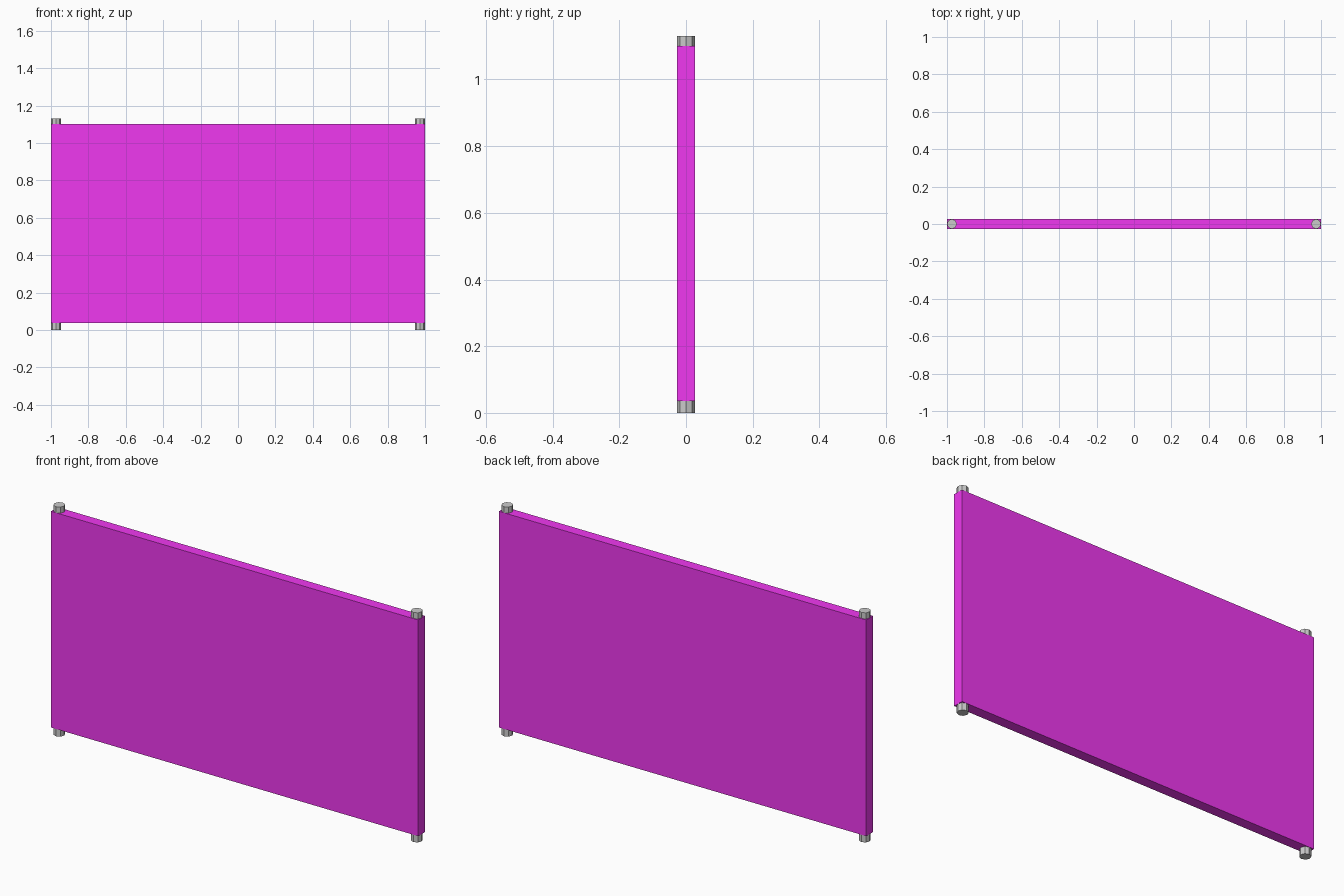
import bpy

if "Cube" in bpy.data.objects:
    bpy.data.objects.remove(bpy.data.objects["Cube"])

R = 0.0265            # post radius = half panel thickness
Z0, Z1, TOP = 0.036, 1.1, 1.13

# magenta panel
mat = bpy.data.materials.new("magenta")
mat.diffuse_color = (0.87, 0.04, 0.87, 1)
mat.use_nodes = True
mat.node_tree.nodes["Principled BSDF"].inputs["Base Color"].default_value = mat.diffuse_color
bpy.ops.mesh.primitive_cube_add(size=1, location=(0, 0, (Z0 + Z1) / 2))
panel = bpy.context.object
panel.name = "panel"
panel.scale = (2, 2 * R, Z1 - Z0)
bpy.ops.object.transform_apply(location=False, rotation=False, scale=True)
panel.data.materials.append(mat)

# grey end posts running through the panel, showing at top and bottom
for side, name in ((-1, "left_post"), (1, "right_post")):
    bpy.ops.mesh.primitive_cylinder_add(vertices=8, radius=R, depth=TOP,
                                        location=(side * (1 - R), 0, TOP / 2))
    bpy.context.object.name = name
